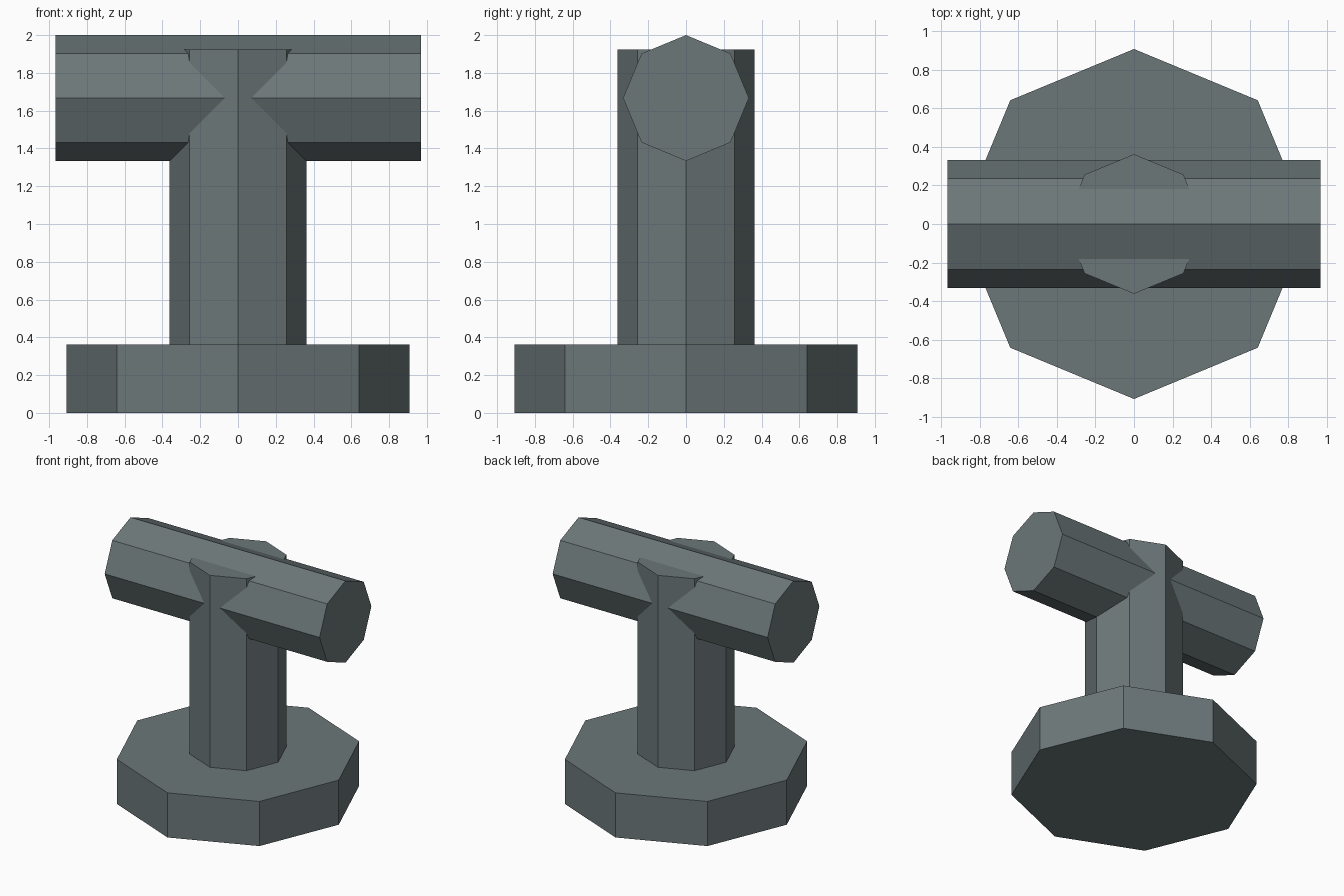
import bpy
from math import pi

if "Cube" in bpy.data.objects:
    bpy.data.objects.remove(bpy.data.objects["Cube"])

# Dark slate grey shared by every part
slate = bpy.data.materials.new("slate_grey")
slate.diffuse_color = (0.15, 0.185, 0.19, 1)
slate.use_nodes = True
slate.node_tree.nodes["Principled BSDF"].inputs["Base Color"].default_value = slate.diffuse_color


def octagon_rod(name, radius, length, centre_z, rotation=(0, 0, 0)):
    """Eight-sided flat-shaded cylinder with corners on its axes."""
    bpy.ops.mesh.primitive_cylinder_add(
        vertices=8, radius=radius, depth=length,
        location=(0, 0, centre_z), rotation=rotation)
    obj = bpy.context.object
    obj.name = name
    obj.data.materials.append(slate)
    bpy.ops.object.transform_apply(location=False, rotation=True, scale=False)
    return obj


BASE_TOP, POST_TOP = 0.363, 1.925
BAR_RADIUS = 0.333

# Wide foot standing on the ground
octagon_rod("base", 0.907, BASE_TOP, BASE_TOP / 2)

# Upright post rising from the foot
octagon_rod("post", 0.362, POST_TOP - BASE_TOP, (POST_TOP + BASE_TOP) / 2)

# Horizontal crossbar through the top of the post
octagon_rod("crossbar", BAR_RADIUS, 1.935, 2.0 - BAR_RADIUS, (0, pi / 2, 0))
